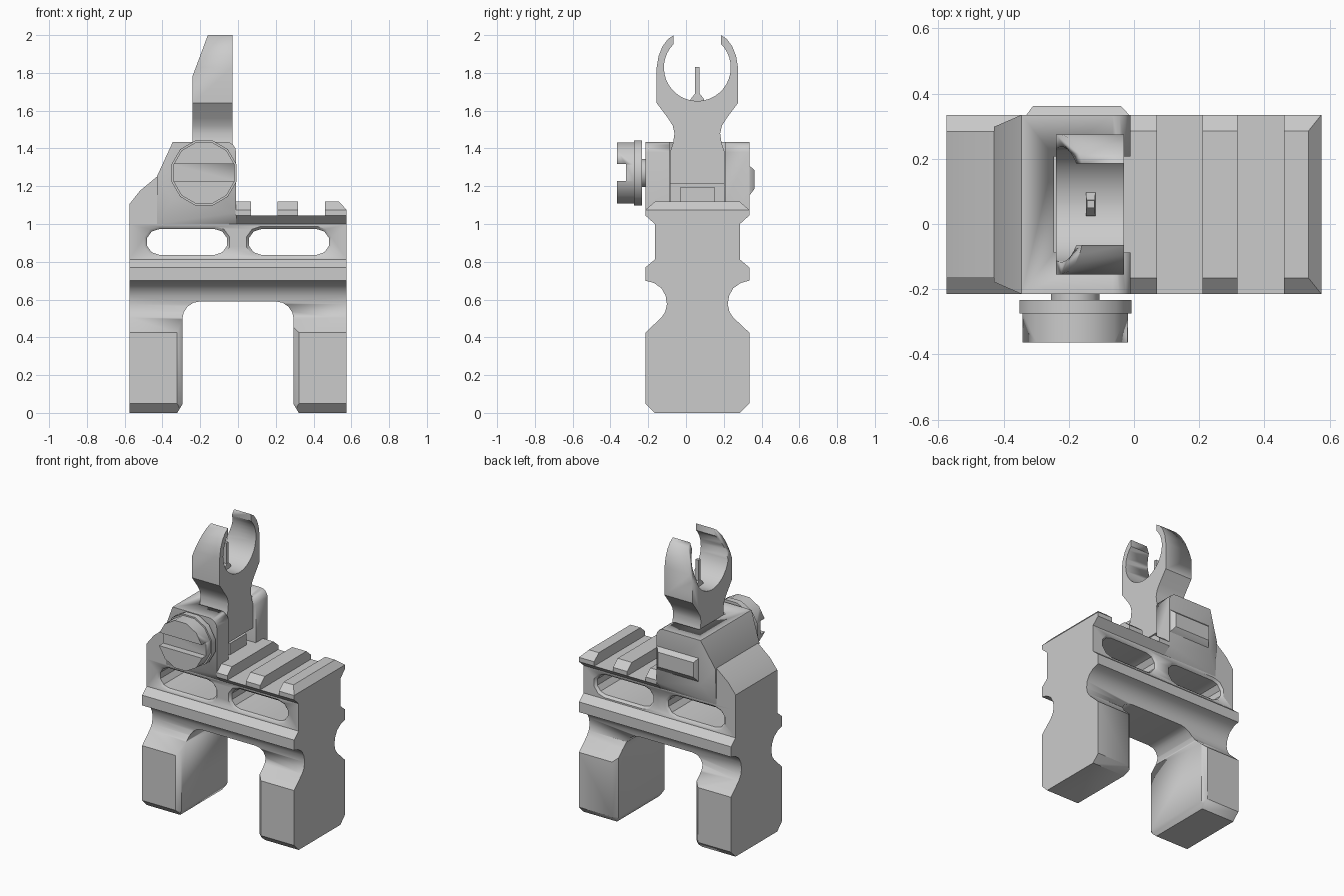
import bpy, bmesh
from math import sin, cos, pi, radians

if "Cube" in bpy.data.objects:
    bpy.data.objects.remove(bpy.data.objects["Cube"])

YC = 0.06  # centre plane of the mount


def finish(name, bm, smooth=True):
    bmesh.ops.recalc_face_normals(bm, faces=bm.faces)
    me = bpy.data.meshes.new(name)
    bm.to_mesh(me)
    bm.free()
    ob = bpy.data.objects.new(name, me)
    bpy.context.collection.objects.link(ob)
    if smooth:
        bpy.ops.object.select_all(action='DESELECT')
        ob.select_set(True)
        bpy.context.view_layer.objects.active = ob
        bpy.ops.object.shade_smooth_by_angle(angle=radians(32))
    return ob


def loft(name, sections):
    """Capped skin through matching loops of points."""
    bm = bmesh.new()
    rings = [[bm.verts.new(p) for p in s] for s in sections]
    n = len(rings[0])
    for a, b in zip(rings, rings[1:]):
        for i in range(n):
            j = (i + 1) % n
            bm.faces.new((a[i], a[j], b[j], b[i]))
    bm.faces.new(rings[0])
    bm.faces.new(rings[-1])
    return finish(name, bm)


def along_x(name, half, x0, x1):
    """Mirror a (distance from centre, z) half outline and extrude it along x."""
    pts = half + [(-d, z) for d, z in reversed(half)]
    return loft(name, [[(x, YC + d, z) for d, z in pts] for x in (x0, x1)])


def along_y(name, pts, d0, d1):
    return loft(name, [[(x, YC + d, z) for x, z in pts] for d in (d0, d1)])


def hull(name, half):
    """Convex part from (x, distance, z) corners mirrored over the centre plane."""
    bm = bmesh.new()
    for x, d, z in half:
        for s in (-1, 1):
            bm.verts.new((x, YC + s * d, z))
    bmesh.ops.convex_hull(bm, input=bm.verts)
    bmesh.ops.dissolve_limit(bm, angle_limit=0.01, verts=bm.verts, edges=bm.edges)
    return finish(name, bm)


def cut(ob, cutter):
    m = ob.modifiers.new("cut", 'BOOLEAN')
    m.operation, m.object, m.solver = 'DIFFERENCE', cutter, 'EXACT'
    cutter.hide_render = True
    cutter.hide_set(True)


# Body with waisted cross-section
body = along_x("mount_body", [
    (.225, 0), (.275, .05), (.275, .425), (.19, .505), (.17, .535), (.161, .575),
    (.168, .62), (.19, .66), (.23, .688), (.275, .70), (.275, .77), (.225, .812),
    (.225, 1.0)], -.575, .575)

# Opening between the legs, flared at the outer faces
R = .095
arch = [(.34, -.03), (.295, .045)]
arch += [(.295 - R * (1 - cos(a)), .495 + R * sin(a)) for a in [i * pi / 8 for i in range(5)]]
arch += [(-x, z) for x, z in reversed(arch)]
secs = []
for d, off in ((-.305, .06), (-.247, 0), (.247, 0), (.305, .06)):
    secs.append([(x + (off if x > 0 else -off) * (z < .5), YC + d, z) for x, z in arch])
cut(body, loft("leg_gap_cutter", secs))

# Two chamfered through slots
for cx in (-.27, .27):
    secs = []
    for d, off in ((-.27, .06), (-.21, 0), (.21, 0), (.27, .06)):
        r, ring = .068 + off, []
        for side, start in ((1, -pi / 2), (-1, pi / 2)):
            for i in range(6):
                a = start + i * pi / 5
                ring.append((cx + side * .147 + r * cos(a), YC + d, .905 + r * sin(a)))
        secs.append(ring)
    cut(body, loft("slot_cutter", secs))

# Rail base and teeth
along_x("rail_base", [(.225, 1.0), (.275, 1.045)], -.01, .575)
for x0, x1, top in ((-.012, .07, .07), (.21, .318, .318), (.46, .575, .535)):
    half = [(x0, .275, 1.045), (x1, .275, 1.045), (x0, .275, 1.075), (x1, .275, 1.075),
            (x0, .225, 1.118), (top, .225, 1.118)]
    hull("rail_tooth", half)

# Sloped tower: low ramp, then flared cheek block with a pocket
along_y("tower_ramp", [(-.575, 1.0), (-.575, 1.105), (-.52, 1.175), (-.43, 1.25), (-.43, 1.0)],
        -.225, .225)
corner = [(-.065 + .055 * sin(a), .275, 1.38 + .055 * cos(a)) for a in [i * pi / 8 for i in range(5)]]
tower = hull("tower_cheeks", corner + [
    (-.345, .275, 1.435), (-.43, .238, 1.25), (-.43, .225, 1.0), (-.01, .225, 1.0),
    (-.01, .275, 1.06), (-.345, .275, 1.13)])
cut(tower, along_y("pocket_cutter", [(-.245, 1.118), (.1, 1.118), (.1, 1.6), (-.245, 1.6)],
                   -.147, .147))

# Raised pad on the far cheek
loft("hinge_pad", [[(x, y, z) for x, z in ((x0, z0), (x1, z0), (x1, z1), (x0, z1))]
                   for y, x0, x1, z0, z1 in ((.32, -.335, -.012, 1.14, 1.32),
                                             (.335, -.33, -.015, 1.15, 1.31),
                                             (.362, -.31, -.04, 1.185, 1.285))])

# Folding sight blade with open ring
outline = [(.145, 1.215), (.145, 1.38), (.128, 1.43), (.121, 1.48), (.13, 1.52), (.155, 1.56),
           (.215, 1.64), (.215, 1.83), (.205, 1.89), (.185, 1.94), (.155, 1.98), (.125, 2.0)]
outline += [(.177 * cos(a), 1.828 + .177 * sin(a))
            for a in [radians(45 - i * 132 / 14) for i in range(15)]]
blade = along_x("sight_blade", outline, -.24, -.03)
# close the hinge foot below the blade
cut(blade, along_y("blade_bevel_cutter", [(-.26, 1.731), (-.141, 2.05), (-.26, 2.05)], -.4, .4))
along_x("blade_foot", [(.09, 1.11), (.09, 1.195)], -.2, -.04)
along_x("blade_back_web", [(.143, 1.11), (.143, 1.23)], -.235, -.09)


# Aiming post on a tapered base
def square(r, z, s=1.0):
    return [(-.133 + a * r * s, YC + b * r, z) for a, b in ((-1, -1), (1, -1), (1, 1), (-1, 1))]


loft("post_base", [square(.036, 1.64, .4), square(.036, 1.66, .4), square(.013, 1.69)])
loft("aiming_post", [square(.0115, 1.66), square(.0115, 1.83)])


# Slotted thumb screw on the near cheek
def disc(name, sides, stations):
    return loft(name, [[(-.18 + r * cos(2 * pi * (i + .5) / sides), y,
                         1.27 + r * sin(2 * pi * (i + .5) / sides)) for i in range(sides)]
                       for y, r in stations])


disc("screw_shaft", 12, [(-.2, .077), (-.24, .077)])
disc("screw_flange", 12, [(-.234, .178), (-.274, .178)])
head = disc("screw_head", 12, [(-.272, .168), (-.364, .168)])
cut(head, along_y("screw_slot_cutter", [(-.4, 1.228), (.1, 1.228), (.1, 1.318), (-.4, 1.318)],
                  -.5, -.378))
